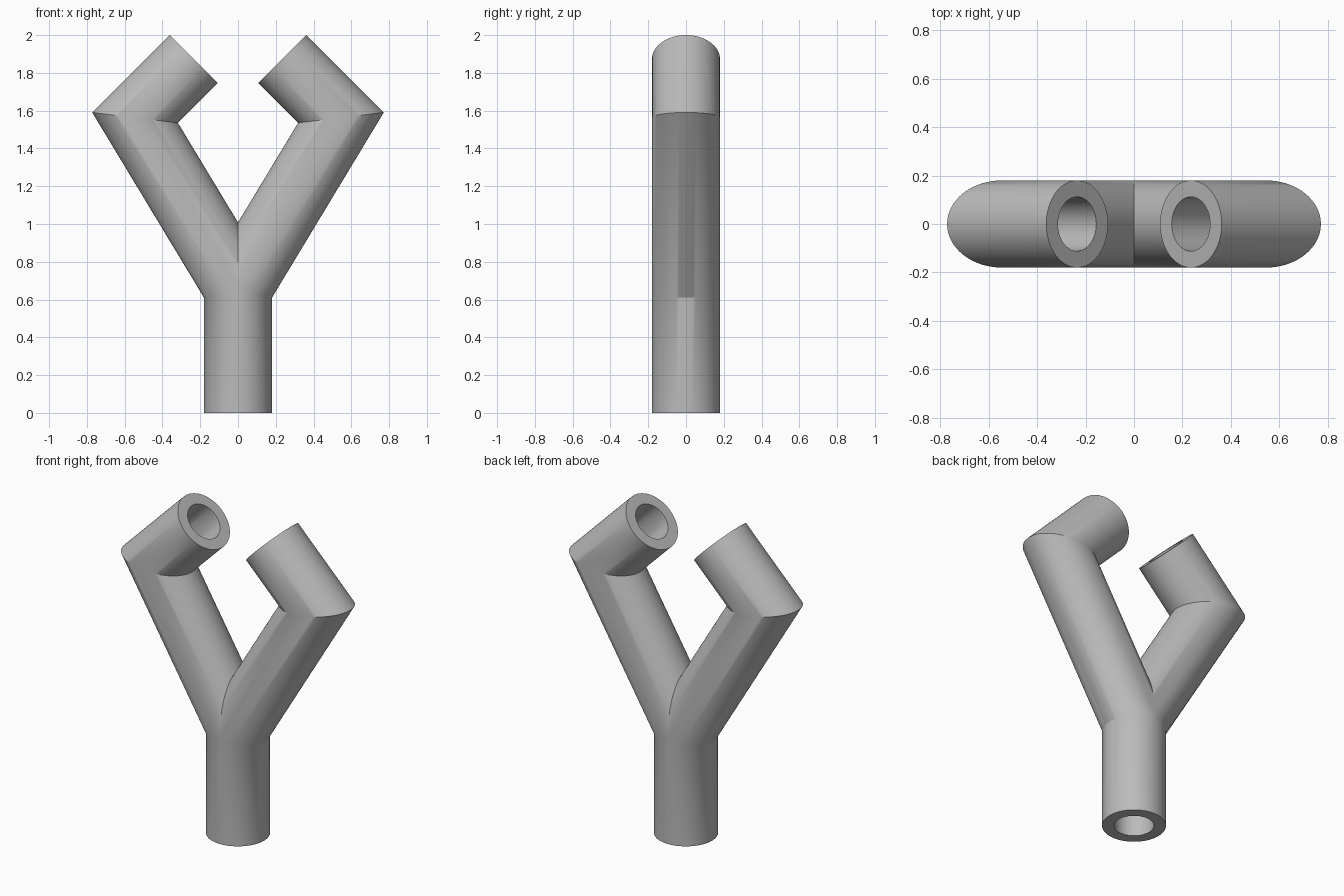
import bpy, bmesh, math
from mathutils import Vector

if "Cube" in bpy.data.objects:
    bpy.data.objects.remove(bpy.data.objects["Cube"])

SIDES = 64
OUTER, BORE = 0.18, 0.112
# Centre line of the right half: stem foot, fork, elbow, open end
PATH = [Vector(p) for p in ((0, 0, 0), (0, 0, 0.66), (0.545, 0, 1.563), (0.235, 0, 1.873))]


def sideways(a, b):
    d = (b - a).normalized()
    return Vector((d.z, 0, -d.x))


def mitred_rings(bm, radius):
    """Rings of vertices along the path, mitred at every bend."""
    normals = [sideways(a, b) for a, b in zip(PATH, PATH[1:])]
    rings = []
    for i, p in enumerate(PATH):
        n1 = normals[max(i - 1, 0)]
        n2 = normals[min(i, len(normals) - 1)]
        m = (n1 + n2) / (1 + n1.dot(n2))
        ring = []
        for k in range(SIDES):
            a = 2 * math.pi * k / SIDES
            ring.append(bm.verts.new(p + m * radius * math.cos(a)
                                     + Vector((0, radius * math.sin(a), 0))))
        rings.append(ring)
    return rings


def bridge(bm, r1, r2):
    for k in range(SIDES):
        j = (k + 1) % SIDES
        bm.faces.new((r1[k], r1[j], r2[j], r2[k]))


# Hollow bent pipe: outer wall, bore and the two ring-shaped ends
bm = bmesh.new()
outer = mitred_rings(bm, OUTER)
inner = mitred_rings(bm, BORE)
for rings in (outer, inner):
    for r1, r2 in zip(rings, rings[1:]):
        bridge(bm, r1, r2)
bridge(bm, outer[0], inner[0])
bridge(bm, outer[-1], inner[-1])
bmesh.ops.recalc_face_normals(bm, faces=bm.faces[:])

# Keep the right half and mirror it into a fork
bmesh.ops.bisect_plane(bm, geom=bm.verts[:] + bm.edges[:] + bm.faces[:], dist=1e-5,
                       plane_co=(0, 0, 0), plane_no=(1, 0, 0), clear_inner=True)
bmesh.ops.mirror(bm, geom=bm.verts[:] + bm.edges[:] + bm.faces[:],
                 axis='X', merge_dist=1e-4)
bmesh.ops.remove_doubles(bm, verts=bm.verts[:], dist=1e-4)
bmesh.ops.recalc_face_normals(bm, faces=bm.faces[:])

mesh = bpy.data.meshes.new("forked_pipe")
bm.to_mesh(mesh)
bm.free()
pipe = bpy.data.objects.new("forked_pipe", mesh)
bpy.context.collection.objects.link(pipe)

grey = bpy.data.materials.new("plain grey")
grey.diffuse_color = (0.5, 0.5, 0.5, 1)
grey.use_nodes = True
grey.node_tree.nodes["Principled BSDF"].inputs["Base Color"].default_value = grey.diffuse_color
mesh.materials.append(grey)

bpy.context.view_layer.objects.active = pipe
pipe.select_set(True)
bpy.ops.object.shade_smooth_by_angle(angle=math.radians(30))
